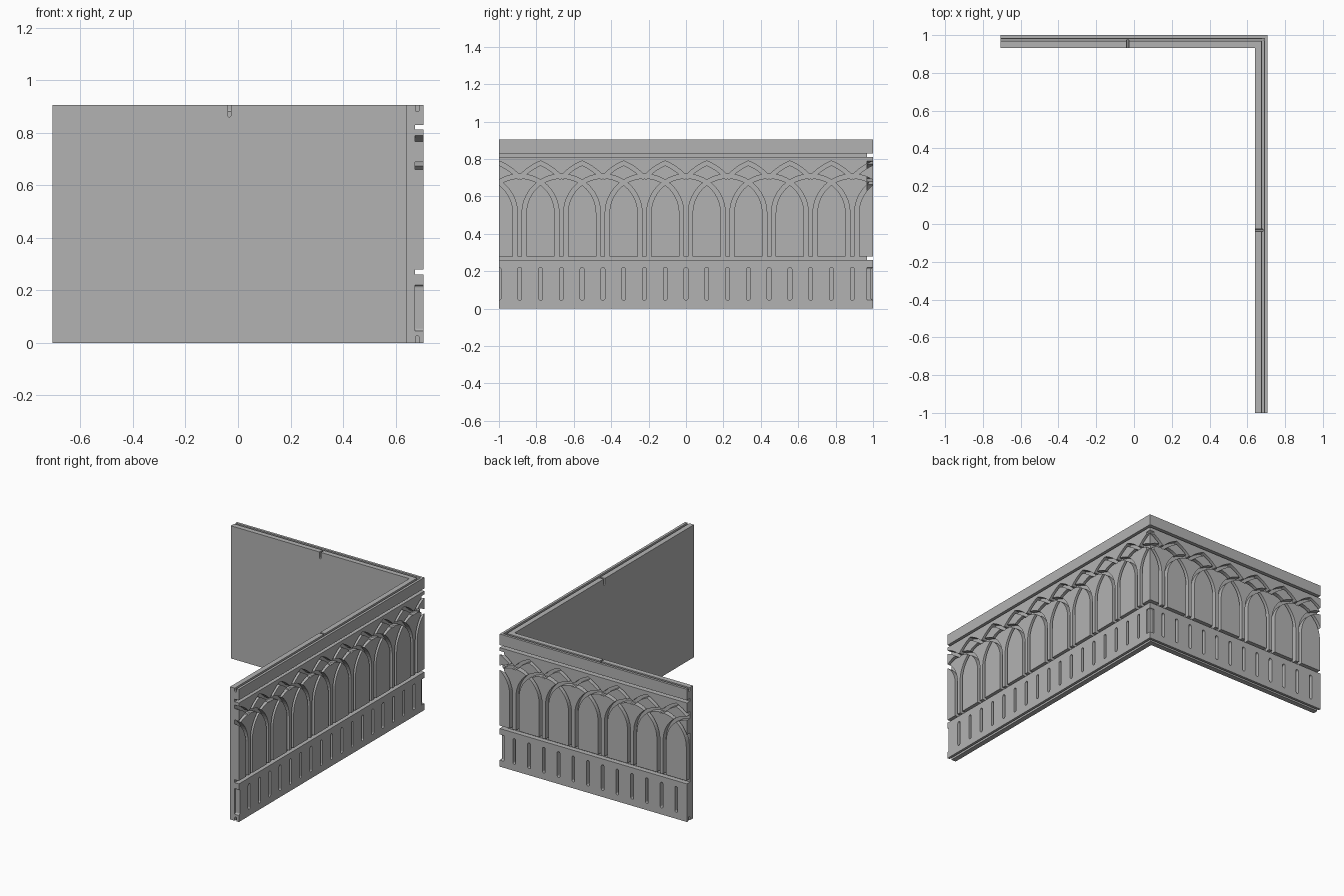
import bpy, bmesh
from math import sin, cos, pi, radians

cube = bpy.data.objects.get("Cube")
if cube:
    bpy.data.objects.remove(cube, do_unlink=True)

W, L, H = 0.707, 1.0, 0.905      # half width, half length, height
THICK, DEPTH = 0.067, 0.033      # wall thickness, groove depth
BAY = 2 / 9                      # column spacing
SPRING = 0.51                    # height where the arches start

stone = bpy.data.materials.new("grey_stone")
stone.use_nodes = True
GREY = (0.45, 0.45, 0.45, 1)
stone.diffuse_color = GREY
stone.node_tree.nodes["Principled BSDF"].inputs["Base Color"].default_value = GREY


def make_object(name, bm):
    bmesh.ops.recalc_face_normals(bm, faces=bm.faces)
    mesh = bpy.data.meshes.new(name)
    bm.to_mesh(mesh)
    bm.free()
    obj = bpy.data.objects.new(name, mesh)
    bpy.context.collection.objects.link(obj)
    return obj


# Wall coordinates: s = distance from the corner, d = depth from the outer face
def right_wall(s, d, z):
    return (W - d, L - s, z)


def back_wall(s, d, z):
    return (W - s, L - d, z)


def ribbon(bm, pairs, place, t0, t1):
    """Solid strip through pairs of edge points, extruded from t0 to t1."""
    rings = []
    for a, b in pairs:
        rings.append([bm.verts.new(place(*p, t)) for p, t in
                      ((a, t0), (b, t0), (b, t1), (a, t1))])
    for r, q in zip(rings, rings[1:]):
        for i in range(4):
            j = (i + 1) % 4
            bm.faces.new((r[i], r[j], q[j], q[i]))
    bm.faces.new(rings[0])
    bm.faces.new(rings[-1])


def arc(s, r0, r1, start, end, steps):
    out = []
    for i in range(steps + 1):
        a = start + (end - start) * i / steps
        out.append(((s + r0 * cos(a), SPRING + r0 * sin(a)),
                    (s + r1 * cos(a), SPRING + r1 * sin(a))))
    return out


def stadium(s, half, z0, z1, steps=6):
    """Upright slot with round ends."""
    out = []
    for zc, a0 in ((z0 + half, -pi / 2), (z1 - half, 0)):
        for i in range(steps + 1):
            a = a0 + pi / 2 * i / steps
            w = max(half * cos(a), 0.001)
            out.append(((s - w, zc + half * sin(a)), (s + w, zc + half * sin(a))))
    return out


def cut_wall(bm, wall, length):
    def face(s, z, t):
        return wall(s, t, z)

    def along(d, z, t):
        return wall(t, d, z)

    def groove(pairs):
        ribbon(bm, pairs, face, -0.02, DEPTH)

    # horizontal grooves above and below the arcade
    for z0, z1 in ((0.26, 0.28), (0.812, 0.83)):
        groove([((-0.05, z0), (-0.05, z1)), ((length + 0.05, z0), (length + 0.05, z1))])

    # interlaced round arches with legs, and pointed hoods above
    inner, outer = 0.187, 0.21
    for k in range(-2, int(length / BAY) + 2):
        s = (k + 0.5) * BAY
        arch = arc(s, inner, outer, 0, pi, 28)
        foot = 0.27
        groove([((s + inner, foot), (s + outer, foot))] + arch +
               [((s - inner, foot), (s - outer, foot))])
        lo, hi = radians(40), radians(68.4)
        groove(arc(s, 0.279, 0.301, lo, hi, 8))
        groove(arc(s, 0.279, 0.301, pi - lo, pi - hi, 8))

    # slots along the base
    for k in range(int(length / BAY * 2) + 2):
        groove(stadium(k * BAY / 2, 0.0105, 0.045, 0.22))

    # channels in the top and bottom edges, and the notch inside
    ribbon(bm, stadium(0.0245, 0.0075, 0.88, H + 0.05), along, 0.017, length + 0.1)
    ribbon(bm, stadium(0.0245, 0.0075, -0.05, 0.027), along, 0.017, length + 0.1)
    ribbon(bm, stadium(length / 2 + 0.033, 0.006, 0.86, H + 0.05), face, 0.025, 0.1)


# L-shaped wall body
bm = bmesh.new()
plan = [(W, -L), (W, L), (-W, L), (-W, L - THICK), (W - THICK, L - THICK), (W - THICK, -L)]
base = bm.faces.new([bm.verts.new((x, y, 0)) for x, y in plan])
top = bmesh.ops.extrude_face_region(bm, geom=[base])["geom"]
bmesh.ops.translate(bm, vec=(0, 0, H), verts=[v for v in top if isinstance(v, bmesh.types.BMVert)])
body = make_object("corner_wall", bm)
body.data.materials.append(stone)

# Carve both outer faces
cutters = []
for name, wall, length in (("right_cutter", right_wall, 2 * L), ("back_cutter", back_wall, 2 * W)):
    bm = bmesh.new()
    cut_wall(bm, wall, length)
    cutter = make_object(name, bm)
    cutter.hide_render = True
    cutter.data.materials.append(stone)
    cutters.append(cutter)
    mod = body.modifiers.new(name, "BOOLEAN")
    mod.operation = "DIFFERENCE"
    mod.solver = "EXACT"
    mod.use_self = True
    mod.object = cutter

# Apply the carving and drop the cutters
graph = bpy.context.evaluated_depsgraph_get()
carved = bpy.data.meshes.new_from_object(body.evaluated_get(graph))
body.modifiers.clear()
body.data = carved
for cutter in cutters:
    bpy.data.objects.remove(cutter, do_unlink=True)
for poly in body.data.polygons:
    poly.use_smooth = False
